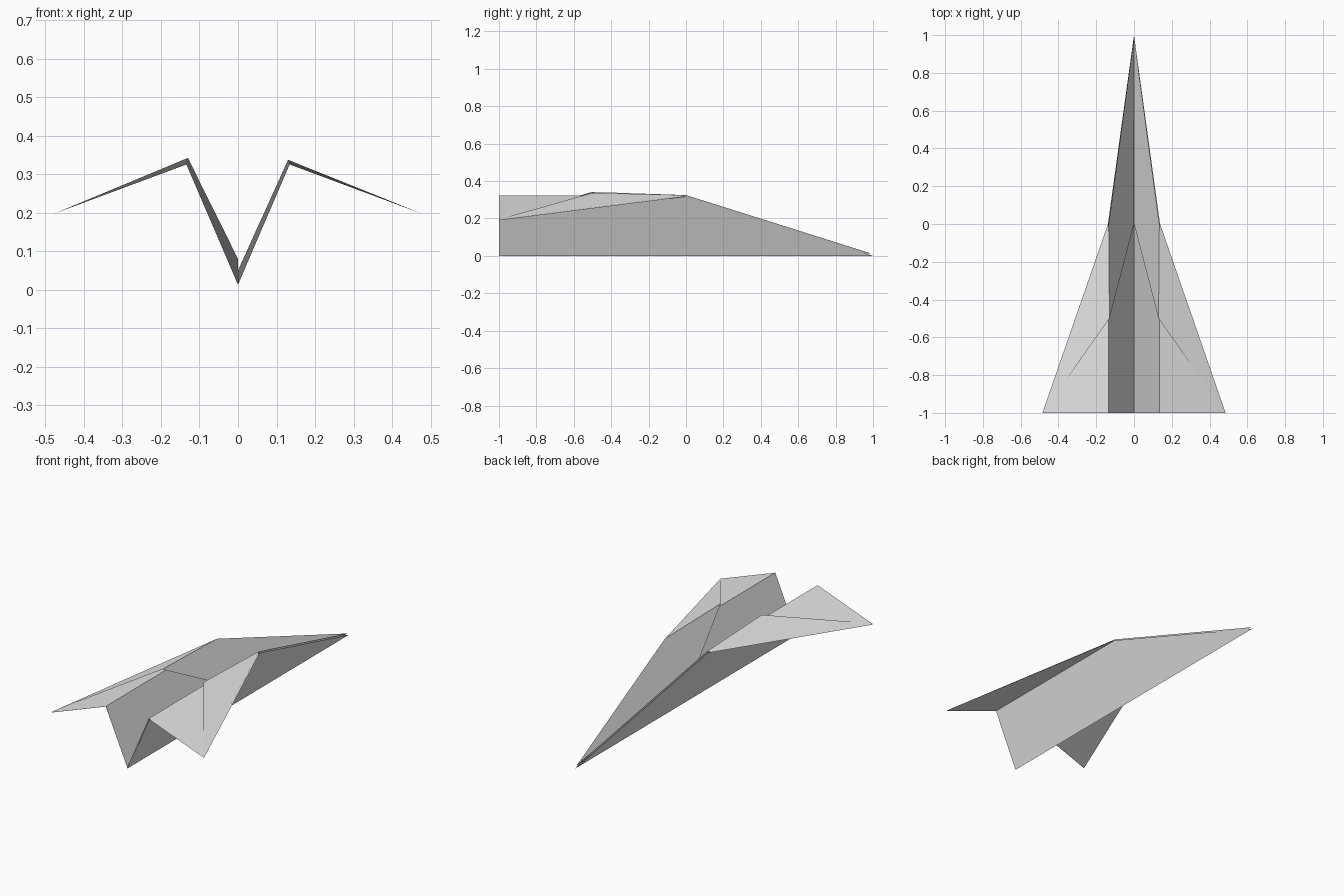
import bpy

if "Cube" in bpy.data.objects:
    bpy.data.objects.remove(bpy.data.objects["Cube"])

paper = bpy.data.materials.new("white paper")
paper.diffuse_color = (0.8, 0.8, 0.8, 1)
paper.use_nodes = True
paper.node_tree.nodes["Principled BSDF"].inputs["Base Color"].default_value = paper.diffuse_color


def sheet(name, points, faces):
    """Thin folded paper made of flat panels."""
    mesh = bpy.data.meshes.new(name)
    mesh.from_pydata(points, [], faces)
    mesh.materials.append(paper)
    obj = bpy.data.objects.new(name, mesh)
    bpy.context.collection.objects.link(obj)


# each half: mirrored sign, height of the loose flap at the keel and at its peak
for side, s, keel_z, peak_z in (("left", -1, 0.08, 0.342), ("right", 1, 0.05, 0.337)):
    # faces are wound so the normals point up and inward on both halves
    def wind(faces):
        return [f if s > 0 else f[::-1] for f in faces]

    # outer sheet: body panel from the keel up to the fold, then the wing
    sheet(side + "_outer_sheet",
          [(0, -1, 0), (0, 1, 0), (s * 0.138, 0, 0.317),
           (s * 0.138, -1, 0.317), (s * 0.485, -1, 0.19)],
          wind([(0, 3, 2, 1), (3, 4, 2)]))

    # folded-over flap: lies inside the body and on top of the wing
    sheet(side + "_inner_flap",
          [(0, 0.99, 0.013), (0, 0, keel_z), (s * 0.13, -0.5, peak_z),
           (s * 0.134, 0, 0.325), (s * 0.478, -0.995, 0.197)],
          wind([(0, 1, 2, 3), (2, 4, 3)]))

    # upper edge of the body folded flat behind the flap
    sheet(side + "_rear_body_lining",
          [(0, -1, 0.008), (0, 0, 0.008), (s * 0.134, 0, 0.322),
           (s * 0.134, -1, 0.322), (s * 0.482, -1, 0.194)],
          wind([(0, 3, 2, 1), (3, 4, 2)]))
